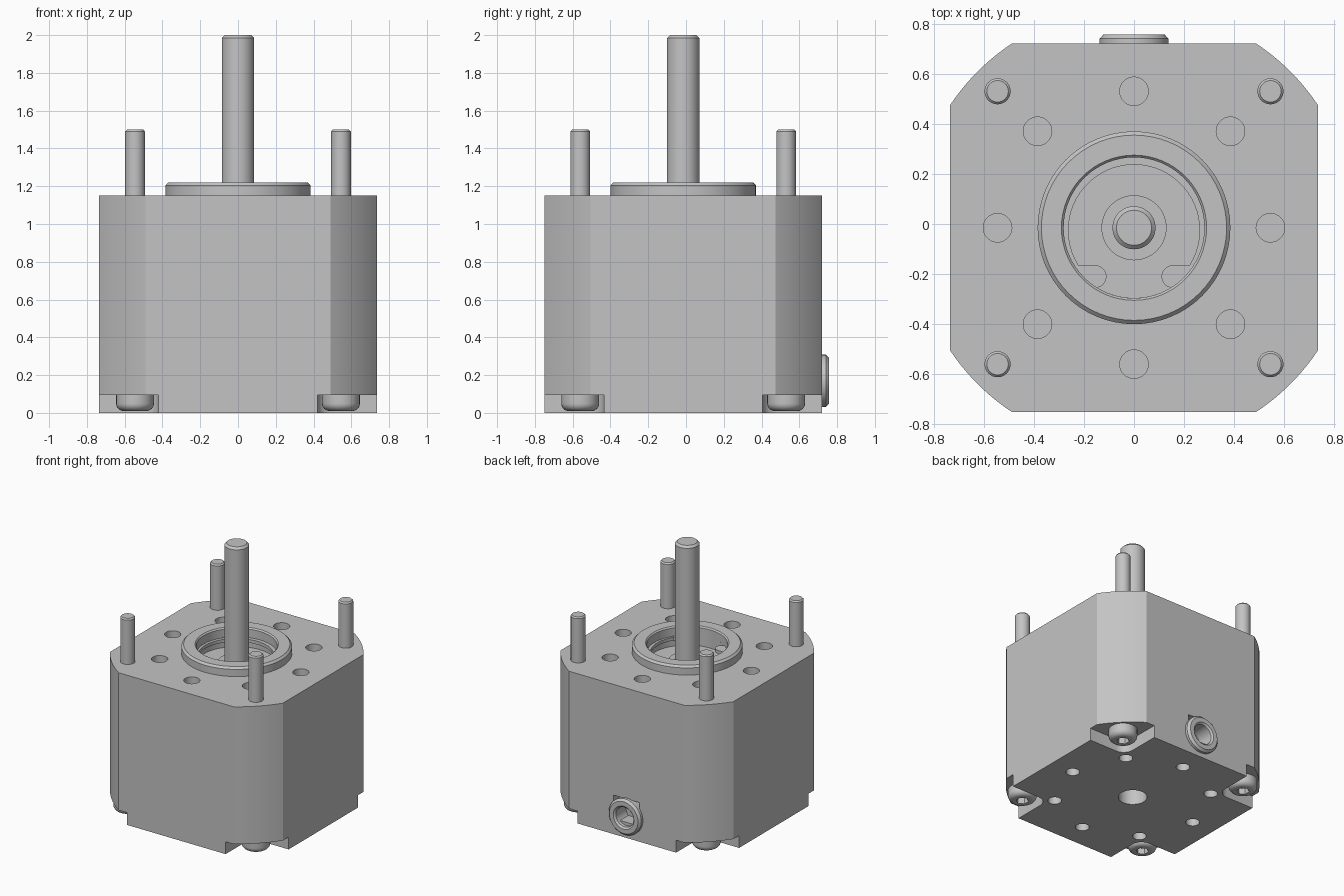
import bpy, bmesh
from math import sin, cos, pi, radians, acos
from mathutils import Matrix

if "Cube" in bpy.data.objects:
    bpy.data.objects.remove(bpy.data.objects["Cube"])

CY = -0.015          # motor axis in y
HALF = 0.735         # half width of housing
TOP = 1.15           # top of housing
PITCH = 0.545        # bolt spacing and hole circle radius

gray = bpy.data.materials.new("plain gray")
gray.use_nodes = True
gray.diffuse_color = (0.55, 0.55, 0.55, 1)
gray.node_tree.nodes["Principled BSDF"].inputs["Base Color"].default_value = gray.diffuse_color


def finish(name, bm, location=(0, CY, 0)):
    bmesh.ops.recalc_face_normals(bm, faces=bm.faces)
    mesh = bpy.data.meshes.new(name)
    bm.to_mesh(mesh)
    bm.free()
    mesh.materials.append(gray)
    obj = bpy.data.objects.new(name, mesh)
    obj.location = location
    bpy.context.collection.objects.link(obj)
    return obj


def smooth(obj):
    bpy.ops.object.select_all(action="DESELECT")
    obj.select_set(True)
    bpy.context.view_layer.objects.active = obj
    bpy.ops.object.shade_smooth_by_angle(angle=radians(25))


def lathe(name, profile, location=(0, CY, 0), closed=False, segments=48):
    """Revolve (radius, height) points around z."""
    bm = bmesh.new()
    verts = [bm.verts.new((r, 0, z)) for r, z in profile]
    pairs = list(zip(verts, verts[1:] + verts[:1]))
    edges = [bm.edges.new(p) for p in (pairs if closed else pairs[:-1])]
    bmesh.ops.spin(bm, geom=verts + edges, cent=(0, 0, 0), axis=(0, 0, 1),
                   angle=2 * pi, steps=segments)
    bmesh.ops.remove_doubles(bm, verts=bm.verts, dist=0.0002)
    obj = finish(name, bm, location)
    smooth(obj)
    return obj


def add_prism(bm, points, z0, z1):
    face = bm.faces.new([bm.verts.new((x, y, z0)) for x, y in points])
    new = bmesh.ops.extrude_face_region(bm, geom=[face])["geom"]
    bmesh.ops.translate(bm, verts=[v for v in new if isinstance(v, bmesh.types.BMVert)],
                        vec=(0, 0, z1 - z0))


def add_cylinder(bm, x, y, r, z0, z1, segments=32):
    bmesh.ops.create_cone(bm, cap_ends=True, segments=segments, radius1=r, radius2=r,
                          depth=z1 - z0, matrix=Matrix.Translation((x, y, (z0 + z1) / 2)))


def arc(cx, cy, r, start, end, steps):
    angles = [radians(start + (end - start) * i / steps) for i in range(steps + 1)]
    return [(cx + r * cos(a), cy + r * sin(a)) for a in angles]


def cut(target, bm):
    cutter = finish("cutter", bm, target.location)
    cutter.hide_render = True
    bpy.context.view_layer.update()
    mod = target.modifiers.new("cut", "BOOLEAN")
    mod.operation, mod.solver, mod.object = "DIFFERENCE", "EXACT", cutter
    bpy.context.view_layer.objects.active = target
    bpy.ops.object.modifier_apply(modifier=mod.name)
    bpy.data.objects.remove(cutter)
    smooth(target)


# Housing: square with large-radius rounded corners
corner_r = 0.883
edge_angle = acos(HALF / corner_r) * 180 / pi
outline = []
for turn in range(4):
    outline += arc(0, 0, corner_r, edge_angle + 90 * turn, 90 - edge_angle + 90 * turn, 10)
bm = bmesh.new()
add_prism(bm, outline, 0, TOP)
housing = finish("housing", bm)

# Holes, bearing bore, corner notches and cable slot
bm = bmesh.new()
for i in range(8):
    x, y = PITCH * cos(i * pi / 4), PITCH * sin(i * pi / 4)
    add_cylinder(bm, x, y, 0.057, TOP - 0.15, TOP + 0.1)
    add_cylinder(bm, x, y, 0.048, -0.1, 0.07)
add_cylinder(bm, 0, 0, 0.281, 1.07, TOP + 0.1, 48)
add_cylinder(bm, 0, 0, 0.1, -0.1, 0.2)
notch = arc(0.5, 0.5, 0.08, 270, 180, 6) + [(0.42, 1), (1, 1), (1, 0.42)]
for sx in (-1, 1):
    for sy in (-1, 1):
        add_prism(bm, [(sx * x, sy * y) for x, y in notch], -0.1, 0.095)
add_prism(bm, [(-0.11, HALF - 0.1), (0.11, HALF - 0.1), (0.11, 1), (-0.11, 1)], 0.12, 0.3)
cut(housing, bm)

# Raised pilot ring around the bore
lathe("pilot_ring", [(0.281, TOP - 0.002), (0.385, TOP - 0.002), (0.385, 1.205), (0.37, 1.22),
                     (0.29, 1.22), (0.281, 1.21)], closed=True, segments=64)

# Bearing inside the bore, and the shaft
lathe("bearing_inner_race", [(0.08, 1.06), (0.13, 1.06), (0.13, 1.09), (0.08, 1.09)], closed=True)
lathe("shaft", [(0, 1.0), (0.086, 1.0), (0.086, 1.984), (0.07, 2.0), (0, 2.0)])

# Retaining clip with two rounded lugs
clip = arc(0, 0, 0.282, -58, 238, 48)
clip += arc(-0.155, -0.195, 0.045, -70, 90, 10)
clip += arc(0, -0.01, 0.262, 212, -32, 40)
clip += arc(0.155, -0.195, 0.045, 90, 250, 10)
bm = bmesh.new()
add_prism(bm, clip, 1.12, 1.145)
smooth(finish("retaining_clip", bm))

# Four long bolts with domed socket heads underneath
for sx, side in ((-1, "right"), (1, "left")):
    for sy, end in ((-1, "front"), (1, "back")):
        spot = (sx * PITCH, CY + sy * PITCH, 0)
        tag = end + "_" + side
        lathe("bolt_" + tag, [(0, 0.09), (0.052, 0.09), (0.052, 1.49), (0.043, 1.5), (0, 1.5)],
              spot, segments=32)
        dome = [(0.06 + x, 0.05 + z) for x, z in arc(0, 0, 0.04, 0, -90, 8)]
        head = lathe("bolt_head_" + tag, [(0, 0.097), (0.1, 0.097)] + dome + [(0, 0.01)],
                     spot, segments=32)
        bm = bmesh.new()
        add_cylinder(bm, 0, 0, 0.045, -0.1, 0.055, 6)
        cut(head, bm)

# Cable grommet on the back
grommet = lathe("cable_grommet", [(0.075, -0.1), (0.138, -0.1), (0.138, 0.02), (0.122, 0.037),
                                  (0.088, 0.037), (0.075, 0.025)],
                (0, CY + HALF, 0.17), closed=True)
grommet.rotation_euler.x = -pi / 2
